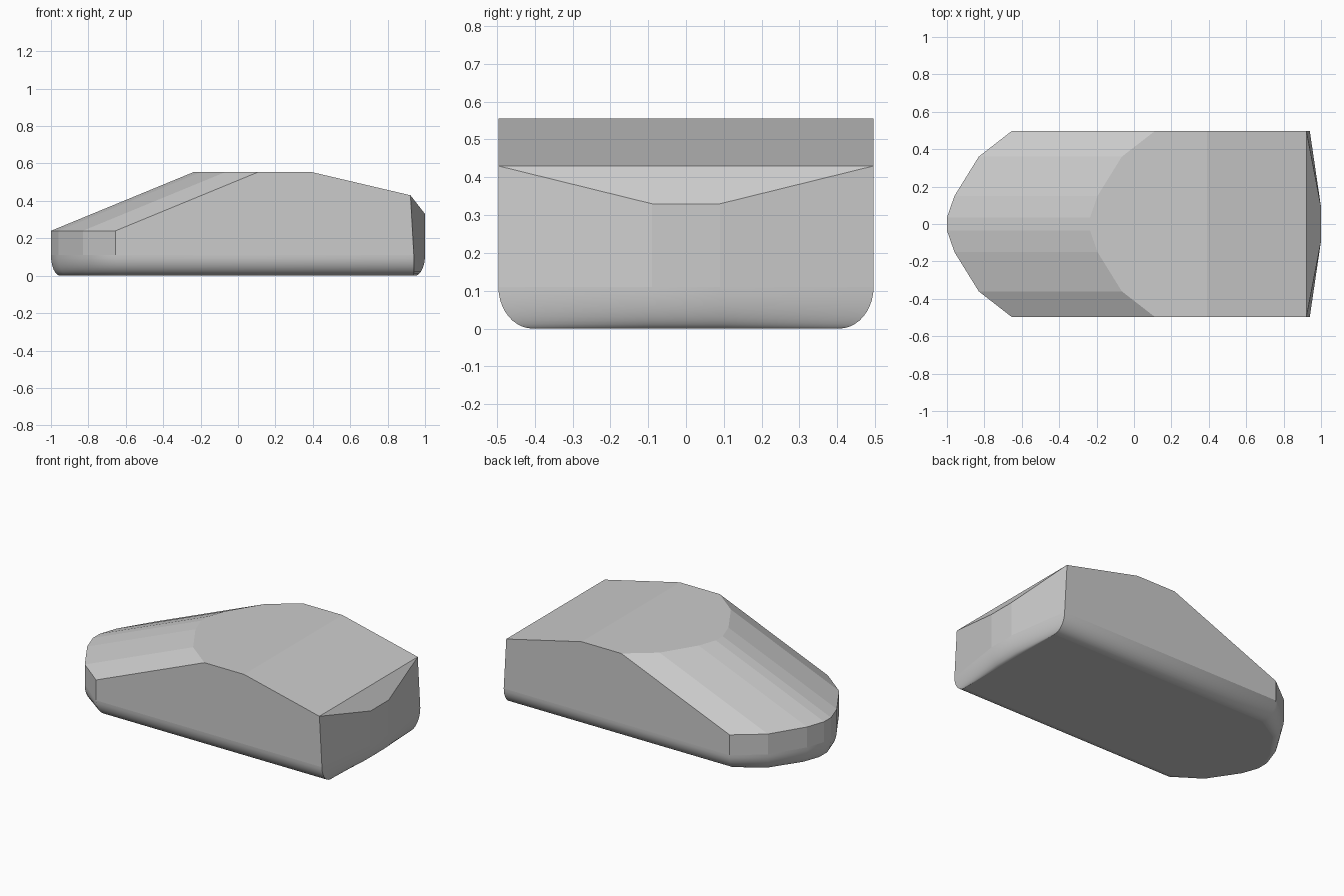
import bpy, bmesh, math

if "Cube" in bpy.data.objects:
    bpy.data.objects.remove(bpy.data.objects["Cube"])

# Half outlines (+y side), from nose tip to rear centre
BELT = [(-1.0, .035), (-.96, .15), (-.83, .36), (-.655, .496), (.94, .496), (1.0, .09)]
FLOOR = [(-.95, .033), (-.915, .13), (-.79, .31), (-.63, .405), (.94, .405), (.945, .09)]
BELT_Z, RIM_Z, ROOF_Z = .11, .24, .555
HOOD_RUN = .765
STEPS = 10


def full(half):
    return [(x, -y) for x, y in reversed(half)] + list(half)


bm = bmesh.new()


def ring(points):
    return [bm.verts.new(p) for p in points]


# Rounded underside: elliptical blend from the floor outline to the belt
rings = []
for s in range(STEPS + 1):
    a = math.pi / 2 * s / STEPS
    k = math.sin(a)
    rings.append(ring([(f[0] + (b[0] - f[0]) * k, f[1] + (b[1] - f[1]) * k,
                        BELT_Z * (1 - math.cos(a)))
                       for f, b in zip(full(FLOOR), full(BELT))]))
n = len(rings[0])
bm.faces.new(rings[0])
for lo, hi in zip(rings, rings[1:]):
    for i in range(n):
        j = (i + 1) % n
        bm.faces.new((lo[i], lo[j], hi[j], hi[i])).smooth = True
    for i in (1, n - 2):
        bm.edges.get((lo[i], hi[i])).smooth = False
base = rings[-1]
for i in range(n):
    bm.edges.get((base[i], base[(i + 1) % n])).smooth = False
    bm.edges.get((rings[0][i], rings[0][(i + 1) % n])).smooth = False

# Nose walls and sloping hood, swept from the same outline
nose = full(BELT)[2:10]
low = base[2:10]
rim = ring([(x, y, RIM_Z) for x, y in nose])
roof = ring([(x + HOOD_RUN, y, ROOF_Z) for x, y in nose])
for i in range(len(nose) - 1):
    bm.faces.new((low[i], low[i + 1], rim[i + 1], rim[i]))
    bm.faces.new((rim[i], rim[i + 1], roof[i + 1], roof[i]))

# Flat roof and rear slope
crest = ring([(.39, y, ROOF_Z) for y in (-.496, .496)])
tail = ring([(.922, y, .43) for y in (-.496, .496)])
point = ring([(1.0, y, .33) for y in (-.09, .09)])
bm.faces.new(roof + [crest[1], crest[0]])
bm.faces.new((crest[0], crest[1], tail[1], tail[0]))

# Side walls
bm.faces.new((base[2], base[1], tail[0], crest[0], roof[0], rim[0]))
bm.faces.new((base[9], base[10], tail[1], crest[1], roof[-1], rim[-1]))

# Pointed rear panels
bm.faces.new((tail[0], tail[1], point[1], point[0]))
bm.faces.new((base[1], base[0], point[0], tail[0]))
bm.faces.new((base[10], base[11], point[1], tail[1]))
bm.faces.new((base[0], base[11], point[1], point[0]))

bmesh.ops.recalc_face_normals(bm, faces=bm.faces)
mesh = bpy.data.meshes.new("body_shell")
bm.to_mesh(mesh)
bm.free()
body = bpy.data.objects.new("body_shell", mesh)
bpy.context.collection.objects.link(body)
